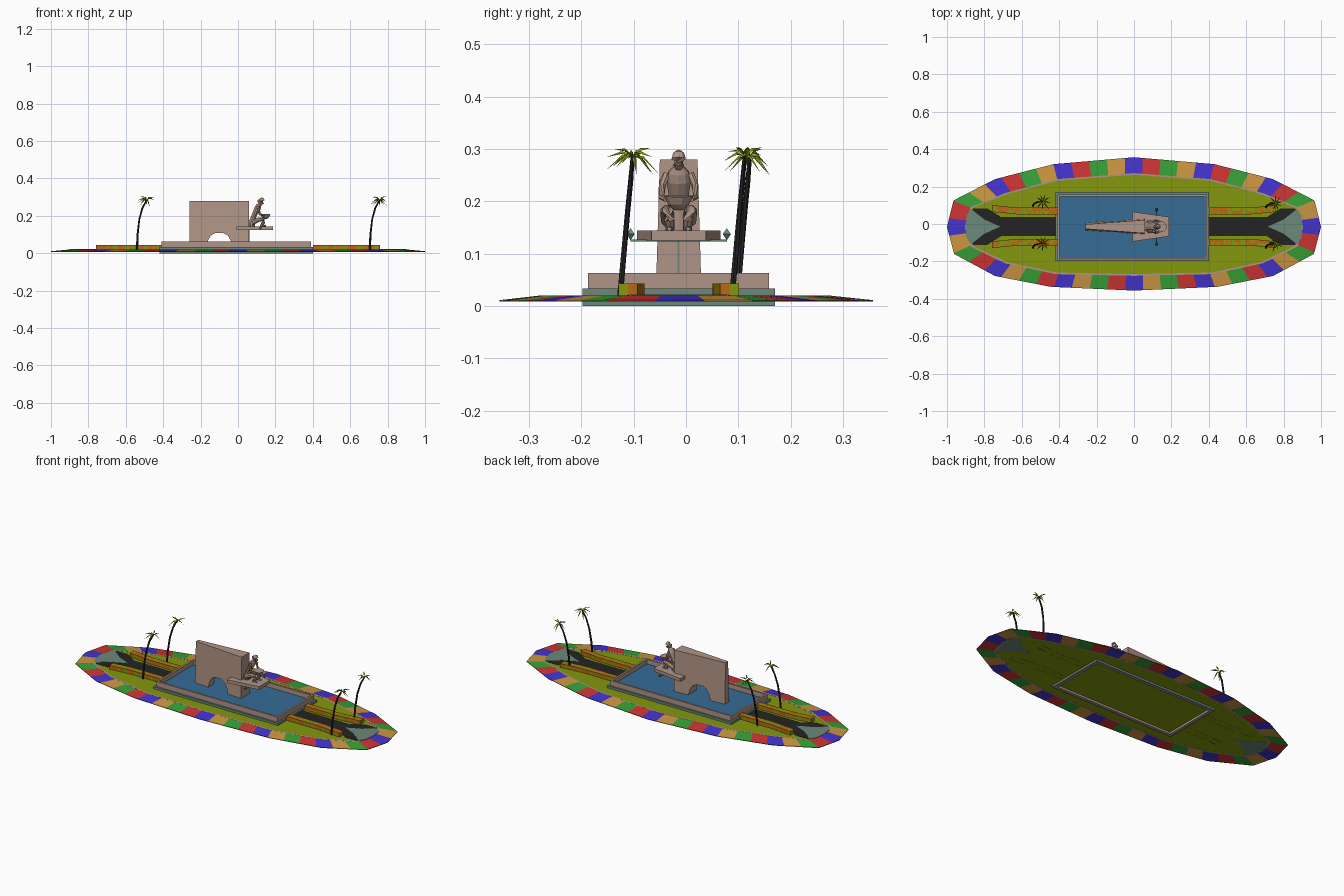
import bpy, bmesh, math, random
from mathutils import Vector

if "Cube" in bpy.data.objects:
    bpy.data.objects.remove(bpy.data.objects["Cube"])

random.seed(4)
YC = -0.014          # centre line of the pool and statue


def mat(name, r, g, b):
    lin = lambda c: ((c / 255 + 0.055) / 1.055) ** 2.4
    m = bpy.data.materials.new(name)
    m.diffuse_color = (lin(r), lin(g), lin(b), 1)
    m.use_nodes = True
    m.node_tree.nodes["Principled BSDF"].inputs["Base Color"].default_value = m.diffuse_color
    return m


BLUE, RED = mat("rim_blue", 68, 52, 205), mat("rim_red", 205, 52, 52)
GREEN, TAN = mat("rim_green", 55, 160, 55), mat("rim_tan", 203, 150, 65)
GRASS, STONE = mat("grass", 132, 152, 14), mat("stone", 176, 149, 135)
SLATE, WATER = mat("grey_green", 108, 136, 122), mat("water", 54, 108, 150)
BLACK, ORANGE = mat("asphalt", 36, 36, 36), mat("flower_orange", 186, 104, 20)


def build(name, verts, faces, mats, idx=None):
    me = bpy.data.meshes.new(name)
    me.from_pydata(verts, [], faces)
    for m in mats:
        me.materials.append(m)
    if idx:
        for p, i in zip(me.polygons, idx):
            p.material_index = i
    bm = bmesh.new()
    bm.from_mesh(me)
    bmesh.ops.recalc_face_normals(bm, faces=bm.faces)
    bm.to_mesh(me)
    bm.free()
    ob = bpy.data.objects.new(name, me)
    bpy.context.collection.objects.link(ob)
    return ob


def prism(name, pts, z0, z1, m):
    n = len(pts)
    v = [(x, y, z0) for x, y in pts] + [(x, y, z1) for x, y in pts]
    f = [tuple(range(n)), tuple(range(n, 2 * n))]
    f += [(i, (i + 1) % n, (i + 1) % n + n, i + n) for i in range(n)]
    return build(name, v, f, [m])


def ring(name, loops, mats, idx=None):
    """Closed band through (points, z) loops; idx gives a colour per segment."""
    n, k = len(loops[0][0]), len(loops)
    v = [(x, y, z) for pts, z in loops for x, y in pts]
    f, ids = [], []
    for i in range(n):
        j = (i + 1) % n
        for a in range(k):
            b = (a + 1) % k
            f.append((a * n + i, a * n + j, b * n + j, b * n + i))
            ids.append(idx[i] if idx else 0)
    return build(name, v, f, mats, ids)


def tube(name, path, radii, m, sides=8, wide=1.0):
    v, f = [], []
    path = [Vector(p) for p in path]
    for i, (p, r) in enumerate(zip(path, radii)):
        d = path[min(i + 1, len(path) - 1)] - path[max(i - 1, 0)]
        q = d.to_track_quat('Z', 'Y')
        for s in range(sides):
            a = 2 * math.pi * (s + 0.5) / sides
            o = q @ Vector((math.cos(a) * r, math.sin(a) * r, 0))
            v.append(p + Vector((o.x, o.y * wide, o.z)))
    for i in range(len(path) - 1):
        for s in range(sides):
            t = (s + 1) % sides
            f.append((i * sides + s, i * sides + t, (i + 1) * sides + t, (i + 1) * sides + s))
    f += [tuple(range(sides)), tuple(range(len(v) - sides, len(v)))]
    return build(name, v, f, [m])


def rect(x0, x1, y0, y1):
    return [(x0, y0), (x1, y0), (x1, y1), (x0, y1)]


def closed(top, bottom):
    """Mirror right-hand outlines in x, clockwise from the left tip."""
    return ([(-x, y) for x, y in reversed(top)] + top[1:]
            + list(reversed(bottom)) + [(-x, y) for x, y in bottom[1:]])[:-1]


# Striped rim: corners of the 16-sided outline plus equal stripe cuts
outer = closed([(0, .357), (.43, .32), (.743, .24), (.965, .126), (1, -.016)],
               [(0, -.356), (.445, -.336), (.743, -.278), (.962, -.16)][:4])
outer.append((-.962, -.16))
inner = closed([(0, .272), (.41, .24), (.69, .165), (.875, .09), (.905, -.016)],
               [(0, -.277), (.42, -.268), (.69, -.21), (.875, -.12)])
inner.append((-.875, -.12))
n = len(outer)
cum = [0]
for i in range(n):
    cum.append(cum[-1] + math.dist(outer[i], outer[(i + 1) % n]))
STRIPES = 48
step = cum[-1] / STRIPES
cuts = sorted(set(cum[:-1]) | {(i + .5) * step for i in range(STRIPES)})


def at(poly, s):
    i = max(k for k in range(n) if cum[k] <= s + 1e-9)
    t = (s - cum[i]) / (cum[i + 1] - cum[i])
    return tuple(Vector(poly[i]).lerp(Vector(poly[(i + 1) % n]), t))


mids = [(a + b) / 2 for a, b in zip(cuts, cuts[1:] + [cum[-1]])]
ro, ri = [at(outer, s) for s in cuts], [at(inner, s) for s in cuts]
ring("striped_rim", [(ro, .008), (ro, .011), (ri, .02), (ri, .012)],
     [BLUE, RED, GREEN, TAN], [int(s / step + .5) % 4 for s in mids])
prism("lawn", inner, .012, .0195, GRASS)
kerb = [(x * .985, y * .968) for x, y in inner]
ring("kerb", [(inner, .0112), (inner, .0203), (kerb, .0203), (kerb, .0112)], [STONE])

# Pool: outer step, wall and water
A, B, C = (rect(-.42 + d, .402 - d, -.198 + d, .17 - d) for d in (0, .011, .022))
ring("pool_step", [(A, 0), (A, .033), (B, .033), (B, 0)], [SLATE])
ring("pool_wall", [(B, 0), (B, .063), (C, .063), (C, 0)], [STONE])
prism("pool_water", C, .022, .036, WATER)

# Forked paths, paved tips, flower beds, palms on both ends
for sx, side in ((-1, "left"), (1, "right")):
    P = lambda pts: [(sx * x, y + YC) for x, y in pts]
    half = [(.40, .051), (.71, .051), (.785, .098), (.86, .098), (.892, .055)]
    prism("path_" + side, P(half + [(x, -y) for x, y in reversed(half)]), .0195, .0212, BLACK)
    tip = [(.715, 0), (.80, .038), (.872, .095), (.895, .06), (.902, 0),
           (.895, -.06), (.872, -.095), (.80, -.038)]
    prism("paved_tip_" + side, P(tip), .0112, .0222, SLATE)
    for sy in (-1, 1):
        cells = 32                                  # bed: row of coloured patches
        v, f, ids = [], [], []
        for i in range(cells + 1):
            x = .402 + (.76 - .402) * i / cells
            y = .083 + max(0, x - .62) * .1
            for dy in (-.018, 0, .018):
                v += [(sx * x, sy * (y + dy) + YC, z) for z in (.0113, .043)]
        for i in range(cells):
            a, b = i * 6, i * 6 + 6
            f += [(a, a + 1, b + 1, b), (a + 1, a + 3, b + 3, b + 1),
                  (a + 3, a + 5, b + 5, b + 3), (a + 5, a + 4, b + 4, b + 5)]
            ids += [int(random.random() < .35) for _ in range(4)]
        e = cells * 6
        f += [(0, 1, 3, 2), (2, 3, 5, 4), (e, e + 1, e + 3, e + 2), (e + 2, e + 3, e + 5, e + 4)]
        build("flower_bed", v, f, [ORANGE, GRASS], ids + [0, 1, 0, 1])

        bx = .705 if sx > 0 else -.54
        by = (.088 if sx > 0 else .098) if sy > 0 else -.126
        lean = .024
        tube("palm_trunk", [(bx, by, .018), (bx + .003, by + lean * .3, .1),
                            (bx + .012, by + lean * .6, .18), (bx + .028, by + lean * .85, .24),
                            (bx + .052, by + lean, .285)],
             [.006, .0055, .005, .005, .004], BLACK, 6)
        v, f = [], []
        c = Vector((bx + .052, by + lean, .287))
        for k in range(9):                          # thin pointed fronds in a star
            a = 2 * math.pi * k / 9 + sx * .2
            d = Vector((math.cos(a), math.sin(a), 0))
            w = Vector((-d.y, d.x, 0)) * .004
            r = random.uniform(.034, .054)
            drop = random.uniform(-.018, .042)
            m = c + d * r * .4 + Vector((0, 0, .005 - drop * .3))
            o = len(v)
            v += [c, m + w, m + Vector((0, 0, .005)), m - w, c + d * r - Vector((0, 0, drop))]
            f += [(o, o + 1, o + 2), (o, o + 2, o + 3), (o + 1, o + 4, o + 2), (o + 2, o + 4, o + 3)]
        build("palm_fronds", v, f, [GRASS])

# Wedge-shaped monument slab with an arch
prof = [(-.26, .28), (-.26, .03), (-.17, .03), (-.16, .07), (-.145, .095), (-.12, .109),
        (-.08, .109), (-.055, .095), (-.04, .07), (-.03, .03), (.06, .03), (.06, .28)]
k = len(prof)
width = lambda x, z: .012 + (x + .26) / .32 * .024 + (.28 - z) * .03
v = [(x, YC + s * width(x, z), z) for s in (-1, 1) for x, z in prof]
f = [tuple(range(k)), tuple(range(k, 2 * k))]
f += [(i, (i + 1) % k, (i + 1) % k + k, i + k) for i in range(k)]
build("monument_slab", v, f, [STONE])

# Platform, water pipes and spouts
prism("platform", [(-.008, YC - .08), (.186, YC - .052), (.186, YC + .052), (-.008, YC + .08)],
      .125, .144, STONE)
prism("cross_pipe", rect(.117, .123, YC - .092, YC + .092), .1235, .127, SLATE)
prism("drain_strip", rect(.059, .062, YC - .002, YC + .002), .062, .126, SLATE)
for s in (-1, 1):
    tube("spout", [(.12, YC + s * .092, z) for z in (.126, .137, .148)],
         [.0005, .011, .0005], SLATE, 4)

# Seated figure leaning forward over a bowl
tube("figure_torso", [(.072, YC, .142), (.073, YC, .16), (.08, YC, .185), (.092, YC, .215),
                      (.104, YC, .24), (.112, YC, .256), (.12, YC, .268)],
     [.018, .019, .014, .014, .017, .014, .006], STONE, 10, 1.45)
for s in (-1, 1):
    tube("figure_leg", [(.076, YC + s * .02, .163), (.112, YC + s * .023, .18),
                        (.138, YC + s * .021, .184), (.136, YC + s * .018, .165),
                        (.124, YC + s * .016, .144)], [.014, .013, .011, .01, .008], STONE, 8)
    tube("figure_foot", [(.12, YC + s * .016, .148), (.15, YC + s * .018, .147)],
         [.007, .004], STONE, 6)
    tube("figure_arm", [(.107, YC + s * .022, .252), (.112, YC + s * .031, .232),
                        (.116, YC + s * .033, .208), (.145, YC + s * .025, .203)],
         [.008, .007, .006, .004], STONE, 7)
tube("bowl", [(.145, YC, .184), (.146, YC, .195), (.147, YC, .21)], [.01, .021, .028], STONE, 12)
tube("figure_head", [(.126, YC, .262), (.13, YC, .27), (.129, YC, .281), (.125, YC, .291),
                     (.122, YC, .296)], [.006, .011, .014, .011, .005], STONE, 10)
tube("figure_hair", [(.119, YC, .27), (.111, YC, .28), (.109, YC, .287)],
     [.008, .009, .005], STONE, 8)
